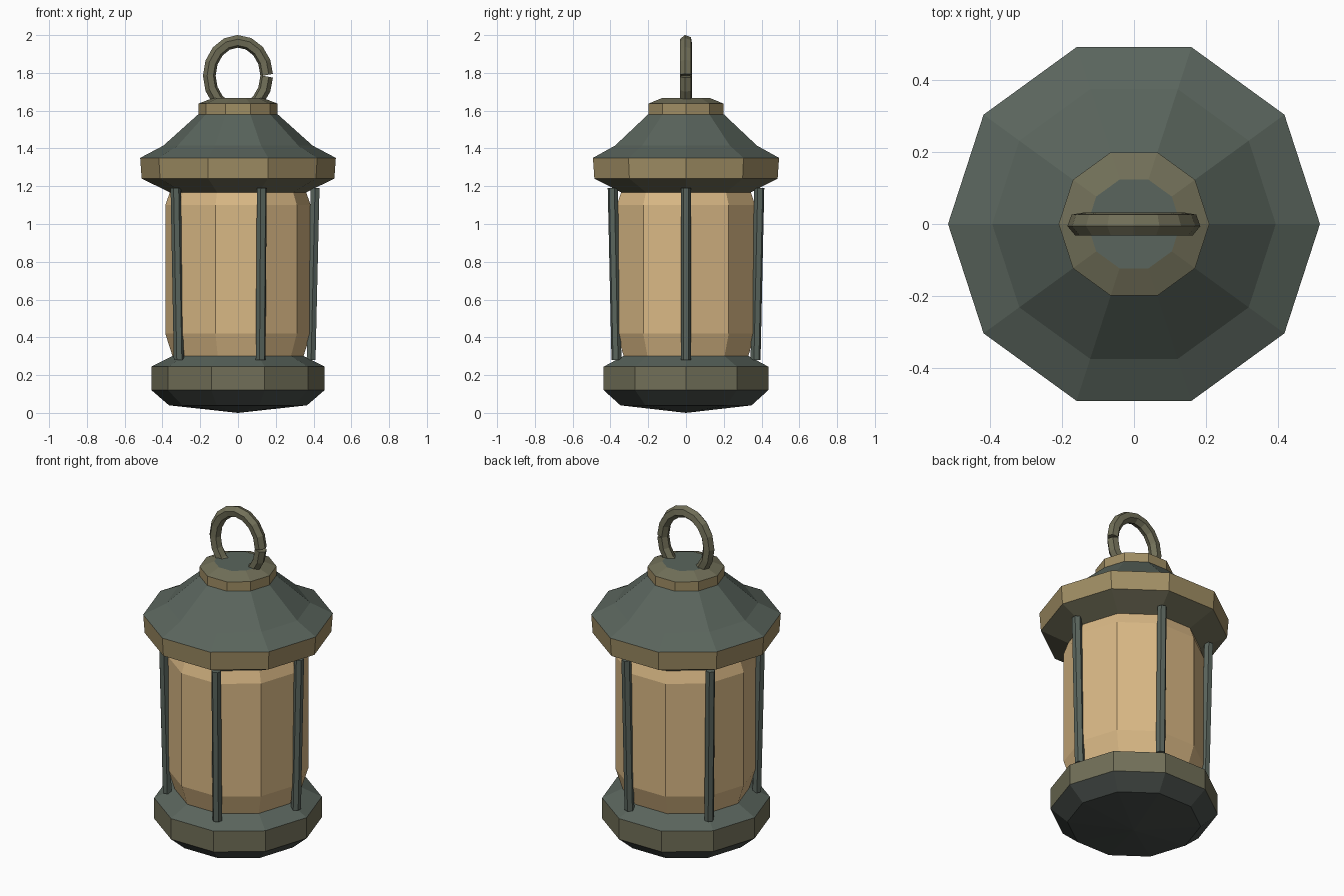
import bpy, bmesh
from math import sin, cos, tau, radians
from mathutils import Vector

if "Cube" in bpy.data.objects:
    bpy.data.objects.remove(bpy.data.objects["Cube"], do_unlink=True)

SIDES = 10


def material(name, r, g, b):
    """Flat material from 0-255 display values, converted to linear."""
    col = [((c / 255 + 0.055) / 1.055) ** 2.4 for c in (r, g, b)] + [1]
    m = bpy.data.materials.new(name)
    m.use_nodes = True
    m.diffuse_color = col
    m.node_tree.nodes["Principled BSDF"].inputs["Base Color"].default_value = col
    return m


GREEN = material("weathered green", 90, 101, 93)
DARK = material("dark iron", 72, 78, 74)
OLIVE = material("olive metal", 113, 111, 88)
BRASS = material("dull brass", 160, 142, 100)
GLASS = material("amber glass", 217, 184, 133)


def finish(name, bm, mats):
    bmesh.ops.recalc_face_normals(bm, faces=bm.faces)
    me = bpy.data.meshes.new(name)
    bm.to_mesh(me)
    bm.free()
    for m in mats:
        me.materials.append(m)
    ob = bpy.data.objects.new(name, me)
    bpy.context.collection.objects.link(ob)
    return ob


def loft(bm, rings, mats=None):
    """Skin consecutive vertex rings; one material index per band."""
    for k, (a, b) in enumerate(zip(rings, rings[1:])):
        n = max(len(a), len(b))
        for i in range(n):
            j = (i + 1) % n
            if len(a) == 1:
                corners = (a[0], b[j], b[i])
            else:
                corners = (a[i], a[j], b[j], b[i])
            face = bm.faces.new(corners)
            face.material_index = mats[k] if mats else 0


def lathe(name, profile, bands, mats, cap_top=0):
    """Turn (radius, height) points into a ten-sided part."""
    bm = bmesh.new()
    rings = []
    for r, z in profile:
        n = SIDES if r > 0 else 1
        rings.append([bm.verts.new((r * cos(tau * i / n), r * sin(tau * i / n), z))
                      for i in range(n)])
    loft(bm, rings, bands)
    bm.faces.new(rings[-1]).material_index = cap_top
    if len(rings[0]) > 1:
        bm.faces.new(rings[0][::-1]).material_index = bands[0]
    return finish(name, bm, mats)


def tube(name, path, radius, sides, side_axis, mat, turn=0):
    """Sweep a regular polygon along an open path."""
    bm = bmesh.new()
    rings = []
    for i, p in enumerate(path):
        along = (path[min(i + 1, len(path) - 1)] - path[max(i - 1, 0)]).normalized()
        u = along.cross(side_axis).normalized()
        v = u.cross(along)
        rings.append([bm.verts.new(p + radius * (cos(a) * u + sin(a) * v))
                      for a in (turn + tau * k / sides for k in range(sides))])
    loft(bm, rings)
    bm.faces.new(rings[0])
    bm.faces.new(rings[-1])
    return finish(name, bm, [mat])


# Base: shallow pointed underside, olive band, sloped shoulder
lathe("base",
      [(0, 0), (0.365, 0.04), (0.458, 0.12), (0.458, 0.245), (0.35, 0.30)],
      [0, 0, 1, 2], [DARK, OLIVE, GREEN], cap_top=2)

# Glass body with chamfered ends
lathe("glass_body",
      [(0.345, 0.295), (0.385, 0.42), (0.385, 1.10), (0.36, 1.17)],
      [0, 0, 0], [GLASS])

# Roof: underside, brass rim, flared slope
lathe("roof",
      [(0.355, 1.165), (0.51, 1.24), (0.518, 1.35), (0.395, 1.415), (0.20, 1.59)],
      [0, 1, 2, 2], [OLIVE, BRASS, GREEN], cap_top=2)

# Cap: brass band, bevelled shoulder, green top
lathe("cap",
      [(0.21, 1.58), (0.21, 1.637), (0.13, 1.668)],
      [0, 1], [BRASS, OLIVE, GREEN], cap_top=2)

# Five slightly leaning posts around the glass
for k in range(5):
    out = Vector((cos(tau * k / 5), sin(tau * k / 5), 0))
    up = Vector((0, 0, 1))
    tube(f"post_{k + 1}", [out * 0.387 + up * 0.28, out * 0.408 + up * 1.19],
         0.027, 6, out, GREEN)

# Hanging ring with a narrow slit at one side
STEPS = 16
slit = radians(1.2)
ring_path = []
for k in range(STEPS + 1):
    a = slit + (tau - 2 * slit) * k / STEPS
    ring_path.append(Vector((0.152 * cos(a), 0, 1.785 + 0.182 * sin(a))))
tube("hanging_ring", ring_path, 0.034, 6, Vector((0, 1, 0)), OLIVE, radians(10))
